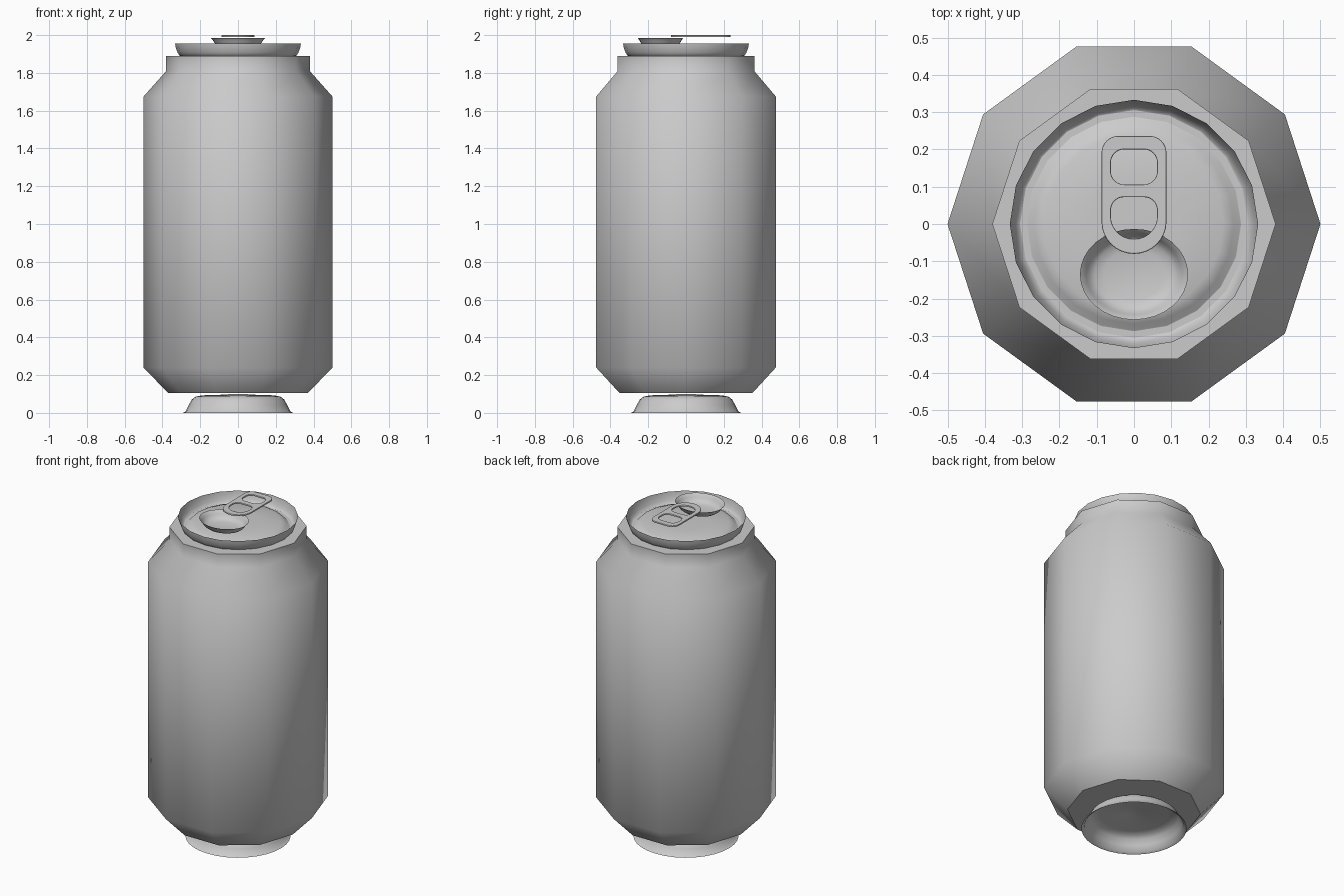
import bpy, bmesh
from math import cos, sin, pi, radians

if "Cube" in bpy.data.objects:
    bpy.data.objects.remove(bpy.data.objects["Cube"])


def lathe(name, profile, sides, centre=(0, 0), y_scale=1.0, caps=False, angle=50):
    """Revolve (radius, z) points; a zero radius becomes a single pole."""
    bm = bmesh.new()
    rings = []
    for r, z in profile:
        n = 1 if r == 0 else sides
        rings.append([bm.verts.new((centre[0] + r * cos(2 * pi * i / sides),
                                    centre[1] + r * sin(2 * pi * i / sides) * y_scale, z))
                      for i in range(n)])
    for a, b in zip(rings, rings[1:]):
        for i in range(sides):
            j = (i + 1) % sides
            quad = [a[i], a[j]] + ([b[0]] if len(b) == 1 else [b[j], b[i]])
            bm.faces.new(quad)
    if caps:
        for ring in (rings[0][::-1], rings[-1]):
            bm.faces.new(ring)
    bm.normal_update()
    for f in bm.faces:
        f.smooth = True
    for e in bm.edges:
        cap_edge = any(len(f.verts) > 4 for f in e.link_faces)
        if cap_edge or (e.is_manifold and e.calc_face_angle() > radians(angle)):
            e.smooth = False
    me = bpy.data.meshes.new(name)
    bm.to_mesh(me)
    bm.free()
    ob = bpy.data.objects.new(name, me)
    bpy.context.collection.objects.link(ob)
    return ob


def rounded(half_w, y0, y1, r_bottom, r_top, steps=8):
    """Outline of a rounded rectangle with separate end radii."""
    pts = []
    for sx, y, r, start in ((1, y0 + r_bottom, r_bottom, -pi / 2), (1, y1 - r_top, r_top, 0),
                            (-1, y1 - r_top, r_top, pi / 2), (-1, y0 + r_bottom, r_bottom, pi)):
        for i in range(steps + 1):
            a = start + pi / 2 * i / steps
            pts.append((sx * (half_w - r) + r * cos(a), y + r * sin(a)))
    return pts


# ten-sided body with shoulder and neck
lathe("can_body", [(.37, .105), (.5, .24), (.5, 1.675), (.38, 1.81), (.38, 1.89)], 10, caps=True)

# hollow domed base
lathe("base_dome", [(.292, 0), (.277, .008), (.262, .04), (.245, .07), (.225, .086),
                    (.19, .093), (.06, .097), (.045, .101), (0, .101)], 32)

# lid with raised rim, groove and slightly domed panel
lathe("lid", [(.333, 1.955), (.33, 1.935), (.32, 1.908), (.311, 1.893), (.298, 1.886),
              (.285, 1.891), (.268, 1.908), (.24, 1.918), (.12, 1.923), (0, 1.924)], 20)

# shallow drinking opening dish
lathe("mouth_dish", [(.145, 1.985), (.137, 1.978), (.128, 1.965), (.12, 1.953), (.106, 1.943),
                     (.08, 1.937), (0, 1.935)], 32, centre=(0, -.135), y_scale=.84)

# pull tab with two finger holes
curve = bpy.data.curves.new("pull_tab", 'CURVE')
curve.dimensions = '2D'
curve.fill_mode = 'BOTH'
curve.extrude = .002
curve.bevel_depth = .003
curve.bevel_resolution = 1
curve.offset = -.003
for outline in (rounded(.087, -.08, .236, .086, .045),
                rounded(.062, .106, .2, .035, .035),
                rounded(.062, -.04, .072, .06, .035)):
    sp = curve.splines.new('POLY')
    sp.points.add(len(outline) - 1)
    for p, (x, y) in zip(sp.points, outline):
        p.co = (x, y, 0, 1)
    sp.use_cyclic_u = True
tab = bpy.data.objects.new("pull_tab", curve)
tab.location.z = 1.995
bpy.context.collection.objects.link(tab)
bpy.context.view_layer.objects.active = tab
tab.select_set(True)
bpy.ops.object.convert(target='MESH')
bpy.ops.object.shade_smooth_by_angle(angle=radians(40))
